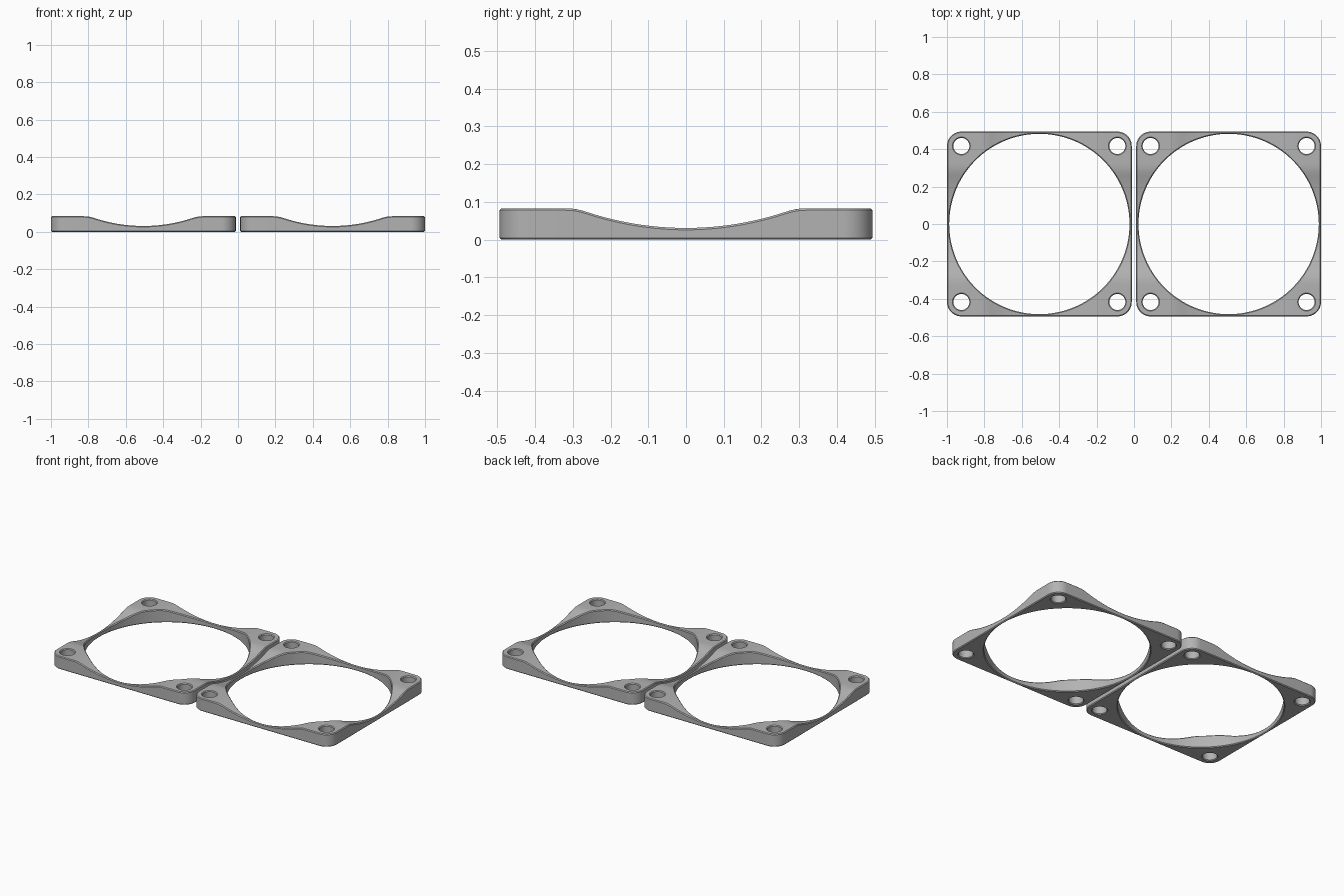
import bpy, bmesh, math

if "Cube" in bpy.data.objects:
    bpy.data.objects.remove(bpy.data.objects["Cube"])

HALF, CENTRE = 0.494, 0.506      # frame half width, frame offset in x
HEIGHT, DIP_Z = 0.083, 0.031     # full height, lowest point of the dips
BORE, HOLE, HOLE_POS = 0.482, 0.043, 0.417
CORNER, CHAMFER = 0.077, 0.005
DIP_END = 0.29                   # where the dip arc reaches full height

grey = bpy.data.materials.new("mid grey")
grey.diffuse_color = (0.45, 0.45, 0.45, 1)
grey.use_nodes = True
grey.node_tree.nodes["Principled BSDF"].inputs["Base Color"].default_value = grey.diffuse_color


def circle(cx, cy, r, n):
    return [(cx + r * math.cos(2 * math.pi * i / n),
             cy + r * math.sin(2 * math.pi * i / n)) for i in range(n)]


def rounded_square(half, r, n=12):
    pts = []
    for q in range(4):
        a0 = q * math.pi / 2
        cx = (half - r) * (1 if q in (0, 3) else -1)
        cy = (half - r) * (1 if q < 2 else -1)
        for i in range(n + 1):
            a = a0 + math.pi / 2 * i / n
            pts.append((cx + r * math.cos(a), cy + r * math.sin(a)))
    return pts


def top_height(d):
    """Concave arc blended softly into the flat corner pads."""
    rise = HEIGHT - DIP_Z
    R = (DIP_END ** 2 + rise ** 2) / (2 * rise)
    arc = DIP_Z + R - math.sqrt(R * R - min(abs(d), 0.6) ** 2)
    k = 0.010
    h = max(k - abs(arc - HEIGHT), 0) / k
    return min(arc, HEIGHT) - h * h * k / 4


# Flat chamfered plate: rounded outline, large bore, four screw holes
curve = bpy.data.curves.new("frame_outline", 'CURVE')
curve.dimensions = '2D'
curve.fill_mode = 'BOTH'
curve.bevel_resolution = 0
curve.bevel_depth = CHAMFER
curve.offset = -CHAMFER
curve.extrude = HEIGHT / 2 - CHAMFER
loops = [rounded_square(HALF, CORNER), circle(0, 0, BORE, 128)]
loops += [circle(sx * HOLE_POS, sy * HOLE_POS, HOLE, 32)
          for sx in (-1, 1) for sy in (-1, 1)]
for pts in loops:
    s = curve.splines.new('POLY')
    s.points.add(len(pts) - 1)
    for p, (x, y) in zip(s.points, pts):
        p.co = (x, y, 0, 1)
    s.use_cyclic_u = True

left = bpy.data.objects.new("left_frame", curve)
bpy.context.collection.objects.link(left)
bpy.context.view_layer.objects.active = left
left.select_set(True)
bpy.ops.object.convert(target='MESH')
left = bpy.context.object
left.name = "left_frame"

# Slice the plate, then sink its upper side along the four edges
bm = bmesh.new()
bm.from_mesh(left.data)
bmesh.ops.remove_doubles(bm, verts=bm.verts, dist=0.0002)
for axis in ((1, 0, 0), (0, 1, 0)):
    for i in range(-17, 18):
        co = [c * i * 0.02 for c in axis]
        bmesh.ops.bisect_plane(bm, geom=bm.verts[:] + bm.edges[:] + bm.faces[:],
                               dist=0.00001, plane_co=co, plane_no=axis)
for v in bm.verts:
    v.co.z += HEIGHT / 2
    if v.co.z > HEIGHT / 2:
        v.co.z -= HEIGHT - min(top_height(v.co.x), top_height(v.co.y))
bmesh.ops.recalc_face_normals(bm, faces=bm.faces)
bm.to_mesh(left.data)
bm.free()
left.data.materials.clear()
left.data.materials.append(grey)
for p in left.data.polygons:
    p.material_index = 0
left.location.x = -CENTRE
bpy.ops.object.shade_smooth_by_angle(angle=math.radians(25))

# Second frame beside the first
right = left.copy()
right.name = "right_frame"
right.location.x = CENTRE
bpy.context.collection.objects.link(right)
